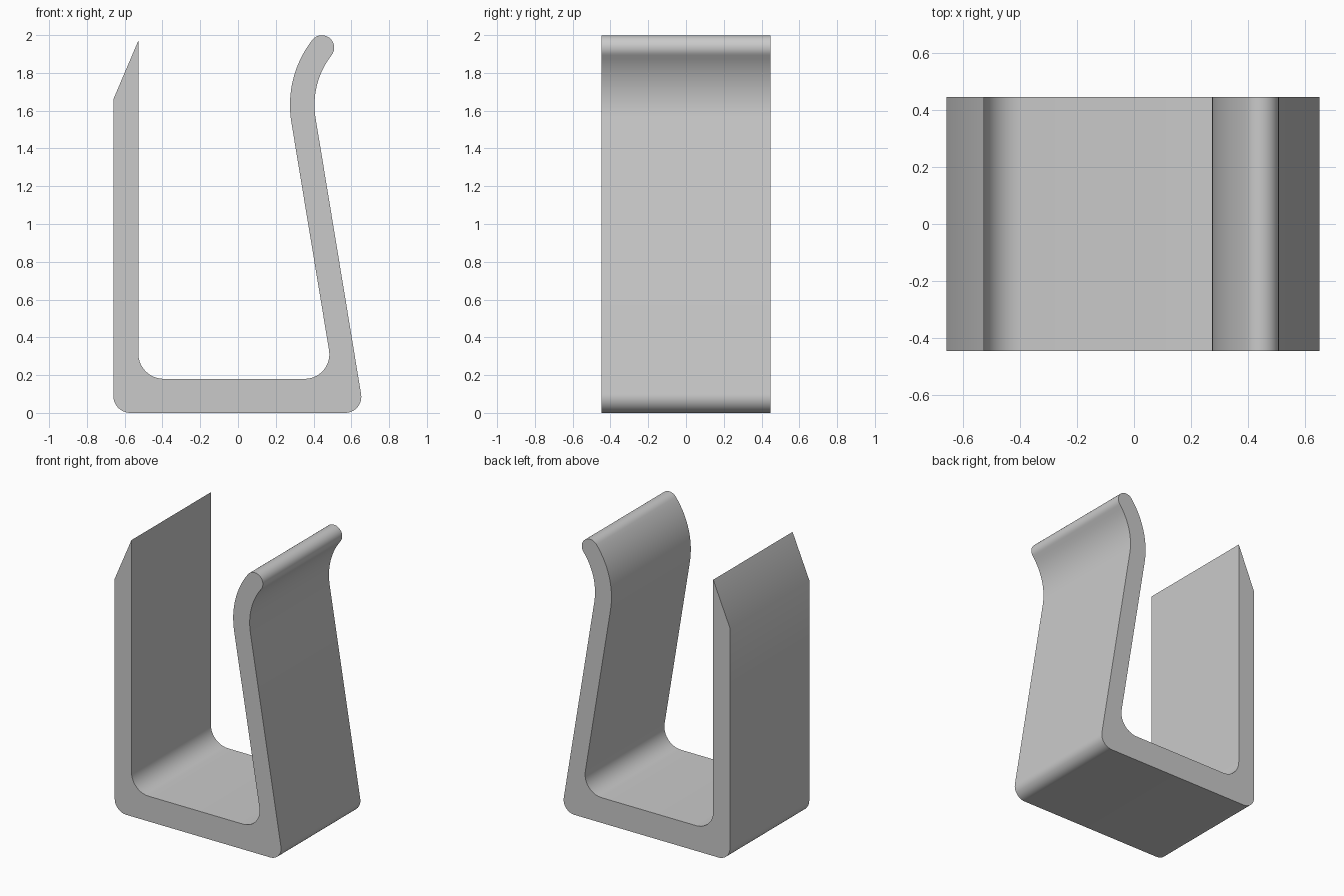
import bpy, bmesh, math
from mathutils import Vector

if "Cube" in bpy.data.objects:
    bpy.data.objects.remove(bpy.data.objects["Cube"])

HALF_DEPTH = 0.447


def arc(cx, cz, r, a0, a1, n):
    """Points on an arc, angles in degrees."""
    pts = []
    for i in range(n + 1):
        a = math.radians(a0 + (a1 - a0) * i / n)
        pts.append(Vector((cx + r * math.cos(a), cz + r * math.sin(a))))
    return pts


def fillet(prev, corner, nxt, r, n=10):
    """Round a profile corner with radius r."""
    p, c, q = Vector(prev), Vector(corner), Vector(nxt)
    u, v = (p - c).normalized(), (q - c).normalized()
    half = math.acos(u.dot(v)) / 2
    centre = c + (u + v).normalized() * (r / math.sin(half))
    start = c + u * (r / math.tan(half)) - centre
    end = c + v * (r / math.tan(half)) - centre
    a0 = math.degrees(math.atan2(start.y, start.x))
    a1 = math.degrees(math.atan2(end.y, end.x))
    sweep = (a1 - a0 + 180) % 360 - 180
    return arc(centre.x, centre.y, r, a0, a0 + sweep, n)


# Curled lip of the springy arm: two concentric arcs joined by a round tip
LIP_X, LIP_Z, R_IN, R_OUT = 0.835, 1.63, 0.43, 0.56
LEAN, TIP = 189.4, 142.1
mid, tip_r = (R_IN + R_OUT) / 2, (R_OUT - R_IN) / 2
tip_a = math.radians(TIP)
tip_x, tip_z = LIP_X + mid * math.cos(tip_a), LIP_Z + mid * math.sin(tip_a)
lip = arc(LIP_X, LIP_Z, R_IN, LEAN, TIP, 16)
lip += arc(tip_x, tip_z, tip_r, TIP - 180, TIP, 18)[1:-1]
lip += arc(LIP_X, LIP_Z, R_OUT, TIP, LEAN, 16)

# Corners of the base, outside and inside
left_out, left_in = (-0.66, 0), (-0.528, 0.18)
right_out, right_in = (0.668, 0), (0.507, 0.18)
shoulder, blade_tip = (-0.66, 1.66), (-0.528, 1.97)

profile = fillet(shoulder, left_out, right_out, 0.09)
profile += fillet(left_out, right_out, lip[0], 0.085)
profile += lip
profile += fillet(lip[-1], right_in, left_in, 0.13)
profile += fillet(right_in, left_in, blade_tip, 0.135)
profile += [Vector(blade_tip), Vector(shoulder)]

# Extrude the profile through the depth of the clip
bm = bmesh.new()
front = bm.faces.new([bm.verts.new((p.x, -HALF_DEPTH, p.y)) for p in profile])
ext = bmesh.ops.extrude_face_region(bm, geom=[front], use_keep_orig=True)
moved = [g for g in ext["geom"] if isinstance(g, bmesh.types.BMVert)]
bmesh.ops.translate(bm, verts=moved, vec=(0, 2 * HALF_DEPTH, 0))
bmesh.ops.recalc_face_normals(bm, faces=bm.faces)
mesh = bpy.data.meshes.new("clip")
bm.to_mesh(mesh)
bm.free()

grey = bpy.data.materials.new("grey")
grey.diffuse_color = (0.59, 0.59, 0.59, 1)
grey.use_nodes = True
grey.node_tree.nodes["Principled BSDF"].inputs["Base Color"].default_value = grey.diffuse_color
mesh.materials.append(grey)

clip = bpy.data.objects.new("clip", mesh)
bpy.context.collection.objects.link(clip)
bpy.context.view_layer.objects.active = clip
clip.select_set(True)
bpy.ops.object.shade_smooth_by_angle(angle=math.radians(25))
